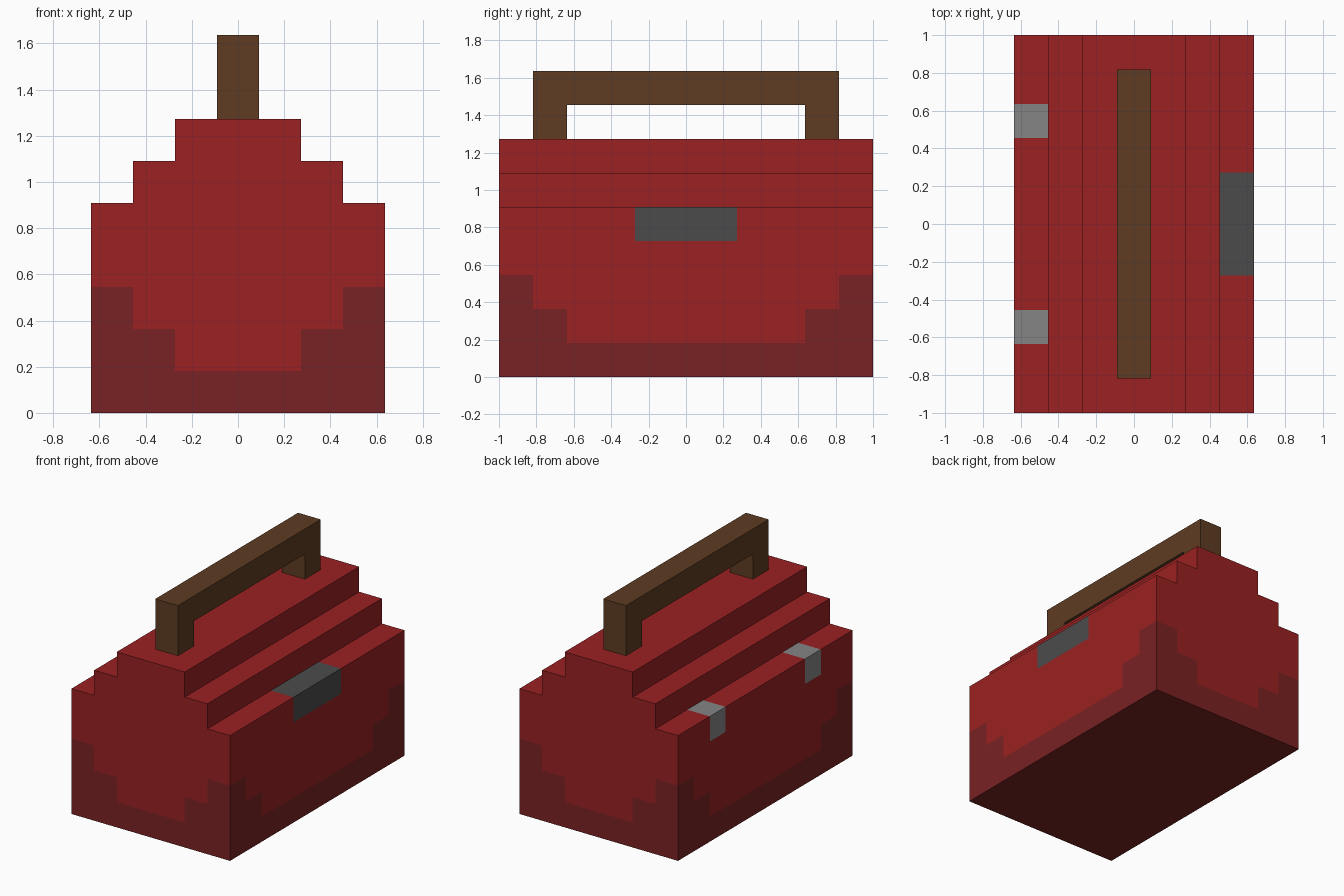
import bpy
import bmesh

U = 2 / 11  # one block unit

if "Cube" in bpy.data.objects:
    bpy.data.objects.remove(bpy.data.objects["Cube"], do_unlink=True)


def material(name, rgb):
    lin = [((c / 255 + 0.055) / 1.055) ** 2.4 for c in rgb]
    mat = bpy.data.materials.new(name)
    mat.use_nodes = True
    mat.diffuse_color = (*lin, 1)
    mat.node_tree.nodes["Principled BSDF"].inputs["Base Color"].default_value = (*lin, 1)
    return mat


red = material("red paint", (155, 33, 34))
dark_red = material("dark red paint", (122, 34, 35))
dark_grey = material("dark grey latch", (75, 75, 75))
light_grey = material("light grey hinge", (133, 133, 133))
brown = material("brown wood", (94, 60, 34))


def extrude_profile(points, axis, half):
    """Extrude a closed (horizontal, z) outline by +-half along x or y, in units."""
    bm = bmesh.new()
    place = (lambda h, z, d: (d, h, z)) if axis == "x" else (lambda h, z, d: (h, d, z))
    face = bm.faces.new([bm.verts.new(place(h, z, -half)) for h, z in points])
    ext = bmesh.ops.extrude_face_region(bm, geom=[face])
    moved = [g for g in ext["geom"] if isinstance(g, bmesh.types.BMVert)]
    bmesh.ops.translate(bm, verts=moved, vec=place(0, 0, 2 * half))
    bmesh.ops.recalc_face_normals(bm, faces=bm.faces)
    return bm


def cut(bm, axis, value):
    co, no = [0, 0, 0], [0, 0, 0]
    co[axis], no[axis] = value, 1
    bmesh.ops.bisect_plane(bm, geom=bm.verts[:] + bm.edges[:] + bm.faces[:],
                           plane_co=co, plane_no=no)


def finish(bm, name, mats):
    bmesh.ops.scale(bm, verts=bm.verts, vec=(U, U, U))
    mesh = bpy.data.meshes.new(name)
    bm.to_mesh(mesh)
    bm.free()
    for m in mats:
        mesh.materials.append(m)
    obj = bpy.data.objects.new(name, mesh)
    bpy.context.collection.objects.link(obj)
    return obj


# Box with a stepped lid
half_outline = [(3.5, 0), (3.5, 5), (2.5, 5), (2.5, 6), (1.5, 6), (1.5, 7)]
outline = half_outline + [(-x, z) for x, z in reversed(half_outline)]
body = extrude_profile(outline, "y", 5.5)

# Cut lines for the painted areas
for z in (1, 2, 3, 4):
    cut(body, 2, z)
for s in (-1, 1):
    for x in (1.5, 2.5):
        cut(body, 0, s * x)
    for y in (1.5, 2.5, 3.5, 4.5):
        cut(body, 1, s * y)


def body_colour(face):
    c, n = face.calc_center_median(), face.normal
    if n.z < -0.5:
        return 1
    # Latch and hinges wrap over the upper edge of each long side
    if abs(c.x) > 2.5 and 4 < c.z < 5.01 and abs(n.y) < 0.5:
        if c.x > 0 and abs(c.y) < 1.5:
            return 2
        if c.x < 0 and 2.5 < abs(c.y) < 3.5:
            return 3
    # Dark base rises in steps toward the corners
    if abs(n.y) > 0.5:
        inset = 3.5 - abs(c.x)
    else:
        inset = 5.5 - abs(c.y)
    level = 3 if inset < 1 else 2 if inset < 2 else 1
    return 1 if c.z < level else 0


for f in body.faces:
    f.material_index = body_colour(f)

# Merge flat faces of one colour
bmesh.ops.dissolve_limit(body, angle_limit=0.01, verts=body.verts[:],
                         edges=body.edges[:], delimit={'MATERIAL'})
finish(body, "toolbox_body", [red, dark_red, dark_grey, light_grey])

# Carrying handle
arch = [(4.5, 7), (4.5, 9), (-4.5, 9), (-4.5, 7),
        (-3.5, 7), (-3.5, 8), (3.5, 8), (3.5, 7)]
finish(extrude_profile(arch, "x", 0.5), "carrying_handle", [brown])
